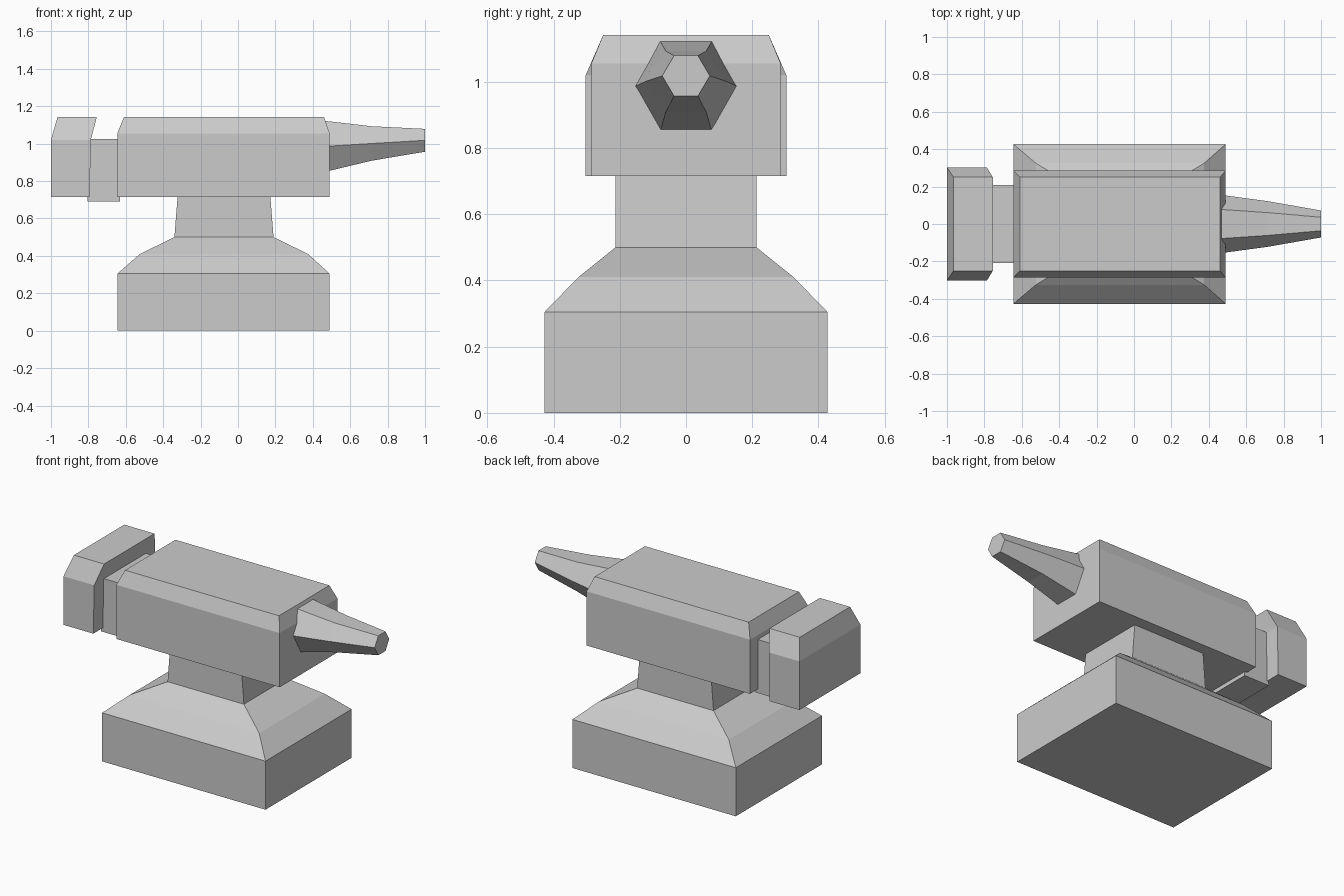
import bpy
import bmesh
import math

if "Cube" in bpy.data.objects:
    bpy.data.objects.remove(bpy.data.objects["Cube"])

iron = bpy.data.materials.new("grey_iron")
iron.diffuse_color = (0.6, 0.6, 0.6, 1)
iron.use_nodes = True
iron.node_tree.nodes["Principled BSDF"].inputs["Base Color"].default_value = iron.diffuse_color


def loft(name, rings):
    """Skin a closed solid through rings that have equal point counts."""
    bm = bmesh.new()
    loops = [[bm.verts.new(p) for p in ring] for ring in rings]
    n = len(loops[0])
    for a, b in zip(loops, loops[1:]):
        for i in range(n):
            j = (i + 1) % n
            bm.faces.new((a[i], a[j], b[j], b[i]))
    bm.faces.new(loops[0])
    bm.faces.new(loops[-1])
    bmesh.ops.recalc_face_normals(bm, faces=bm.faces)
    mesh = bpy.data.meshes.new(name)
    bm.to_mesh(mesh)
    bm.free()
    mesh.materials.append(iron)
    ob = bpy.data.objects.new(name, mesh)
    bpy.context.collection.objects.link(ob)
    return ob


def rect(x0, x1, y, z):
    return [(x0, -y, z), (x1, -y, z), (x1, y, z), (x0, y, z)]


def hexagon(x, zc, ry, hz):
    return [(x, ry * math.cos(math.radians(60 * i)),
             zc + hz * math.sin(math.radians(60 * i)) / math.sin(math.radians(60)))
            for i in range(6)]


# Stepped foot with sloping shoulders and a narrow waist
loft("foot_and_waist", [rect(-0.645, 0.49, 0.427, 0),
                        rect(-0.645, 0.49, 0.427, 0.305),
                        rect(-0.525, 0.375, 0.325, 0.41),
                        rect(-0.34, 0.19, 0.213, 0.50),
                        rect(-0.323, 0.173, 0.213, 0.717)])

# Main working block with bevelled top
loft("body", [rect(-0.645, 0.49, 0.286, 0.715),
              rect(-0.645, 0.49, 0.286, 1.055),
              rect(-0.61, 0.46, 0.25, 1.142)])

# Link between body and heel
loft("heel_link", [rect(-0.805, -0.63, 0.208, 0.69),
                   rect(-0.79, -0.63, 0.208, 1.026)])

# Heel block whose top leans toward the body
loft("heel", [rect(-1.0, -0.793, 0.303, 0.715),
              rect(-1.0, -0.787, 0.303, 1.02),
              rect(-0.965, -0.755, 0.25, 1.142)])

# Tapered six-sided horn
loft("horn", [hexagon(0.455, 0.985, 0.157, 0.138),
              hexagon(0.715, 1.001, 0.122, 0.092),
              hexagon(1.0, 1.018, 0.072, 0.061)])
